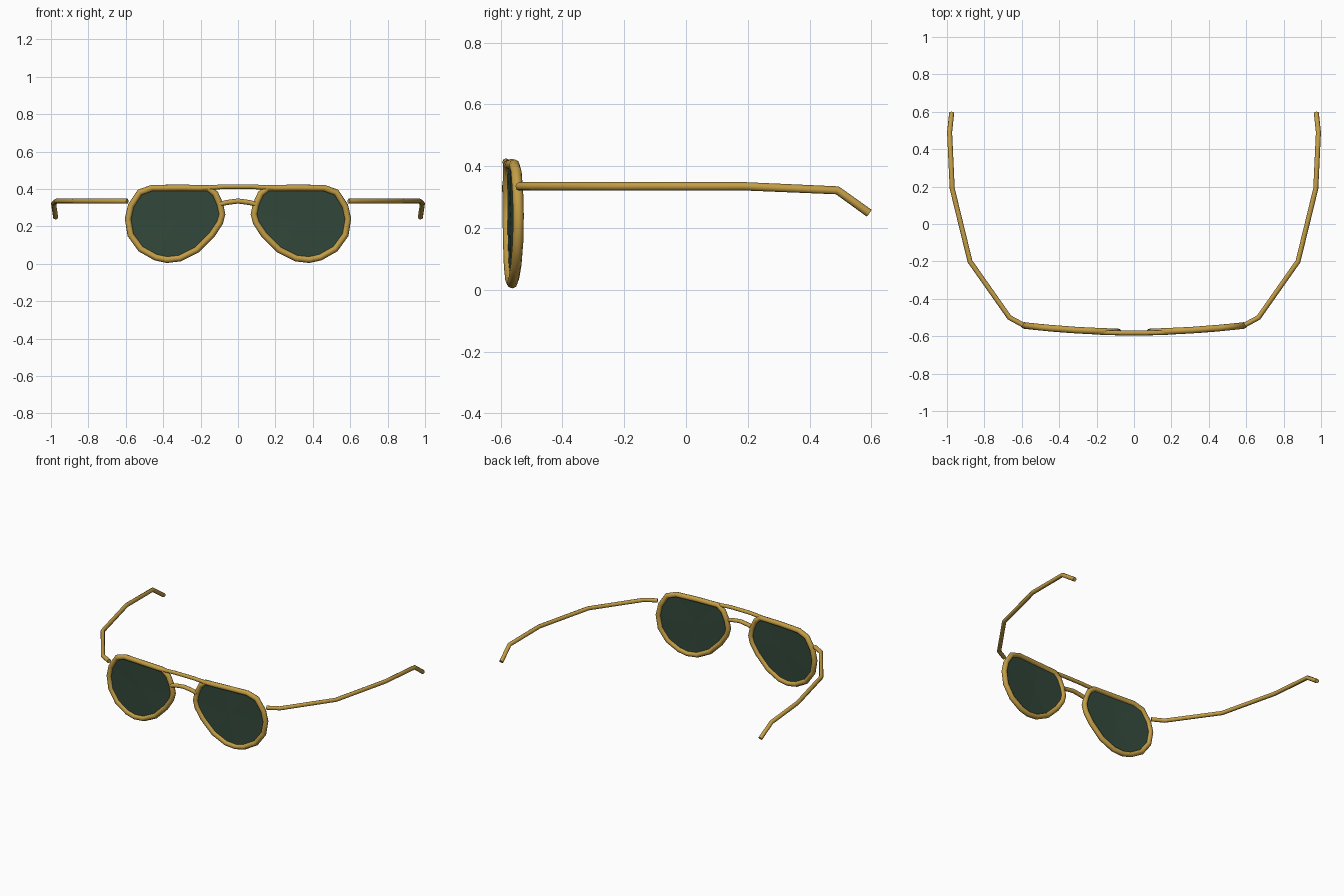
import bpy
import bmesh

cube = bpy.data.objects.get("Cube")
if cube:
    bpy.data.objects.remove(cube, do_unlink=True)


def material(name, colour):
    mat = bpy.data.materials.new(name)
    mat.use_nodes = True
    mat.diffuse_color = colour
    mat.node_tree.nodes["Principled BSDF"].inputs["Base Color"].default_value = colour
    return mat


gold = material("gold metal", (0.55, 0.34, 0.06, 1))
green = material("dark green glass", (0.032, 0.065, 0.043, 1))


def wrap(x):
    """Depth of the gently curved front at a given x."""
    return -0.577 + 0.1 * x * x


def tube(name, points, radius, closed=False):
    """Round wire swept along straight segments."""
    curve = bpy.data.curves.new(name, "CURVE")
    curve.dimensions = "3D"
    curve.bevel_depth = radius
    curve.bevel_resolution = 2
    curve.use_fill_caps = True
    spline = curve.splines.new("POLY")
    spline.points.add(len(points) - 1)
    for p, co in zip(spline.points, points):
        p.co = (*co, 1)
    spline.use_cyclic_u = closed
    curve.materials.append(gold)
    obj = bpy.data.objects.new(name, curve)
    bpy.context.collection.objects.link(obj)
    bpy.ops.object.select_all(action="DESELECT")
    obj.select_set(True)
    bpy.context.view_layer.objects.active = obj
    bpy.ops.object.convert(target="MESH")
    bpy.ops.object.shade_smooth_by_angle(angle=0.9)


def lens(name, outline):
    """Thin glass fanned out from the middle of the rim."""
    bm = bmesh.new()
    ring = [bm.verts.new(p) for p in outline]
    cx = sum(p[0] for p in outline) / len(outline)
    cz = sum(p[2] for p in outline) / len(outline)
    centre = bm.verts.new((cx, wrap(cx), cz))
    for a, b in zip(ring, ring[1:] + ring[:1]):
        bm.faces.new((centre, a, b))
    bmesh.ops.recalc_face_normals(bm, faces=bm.faces)
    mesh = bpy.data.meshes.new(name)
    bm.to_mesh(mesh)
    bm.free()
    mesh.materials.append(green)
    obj = bpy.data.objects.new(name, mesh)
    bpy.context.collection.objects.link(obj)
    solid = obj.modifiers.new("thickness", "SOLIDIFY")
    solid.thickness = 0.005
    solid.offset = 0


# Teardrop outline of one lens, as x and z
teardrop = [(0.16, 0.405), (0.31, 0.406), (0.46, 0.405), (0.525, 0.382),
            (0.572, 0.31), (0.588, 0.24), (0.574, 0.155), (0.52, 0.08),
            (0.44, 0.035), (0.38, 0.022), (0.31, 0.03), (0.22, 0.075),
            (0.14, 0.155), (0.097, 0.22), (0.085, 0.265), (0.097, 0.32),
            (0.122, 0.375)]

# Side arm from hinge to ear tip
arm = [(0.592, -0.54, 0.335), (0.666, -0.5, 0.335), (0.877, -0.2, 0.335),
       (0.972, 0.19, 0.335), (0.986, 0.49, 0.322), (0.975, 0.593, 0.248)]

for side, sign in (("left", 1), ("right", -1)):
    outline = [(sign * x, wrap(x), z) for x, z in teardrop]
    tube(side + "_rim", outline, 0.0175, closed=True)
    lens(side + "_lens", outline)
    tube(side + "_temple_arm", [(sign * x, y, z) for x, y, z in arm], 0.0135)

# Brow bar and nose bridge joining the rims
tube("brow_bar", [(x, wrap(x) - 0.006, z) for x, z in
                  ((-0.19, 0.405), (-0.07, 0.413), (0.07, 0.413), (0.19, 0.405))], 0.0125)
tube("nose_bridge", [(x, wrap(x) - 0.006, z) for x, z in
                     ((-0.1, 0.318), (-0.06, 0.328), (0, 0.336), (0.06, 0.328), (0.1, 0.318))], 0.0135)
